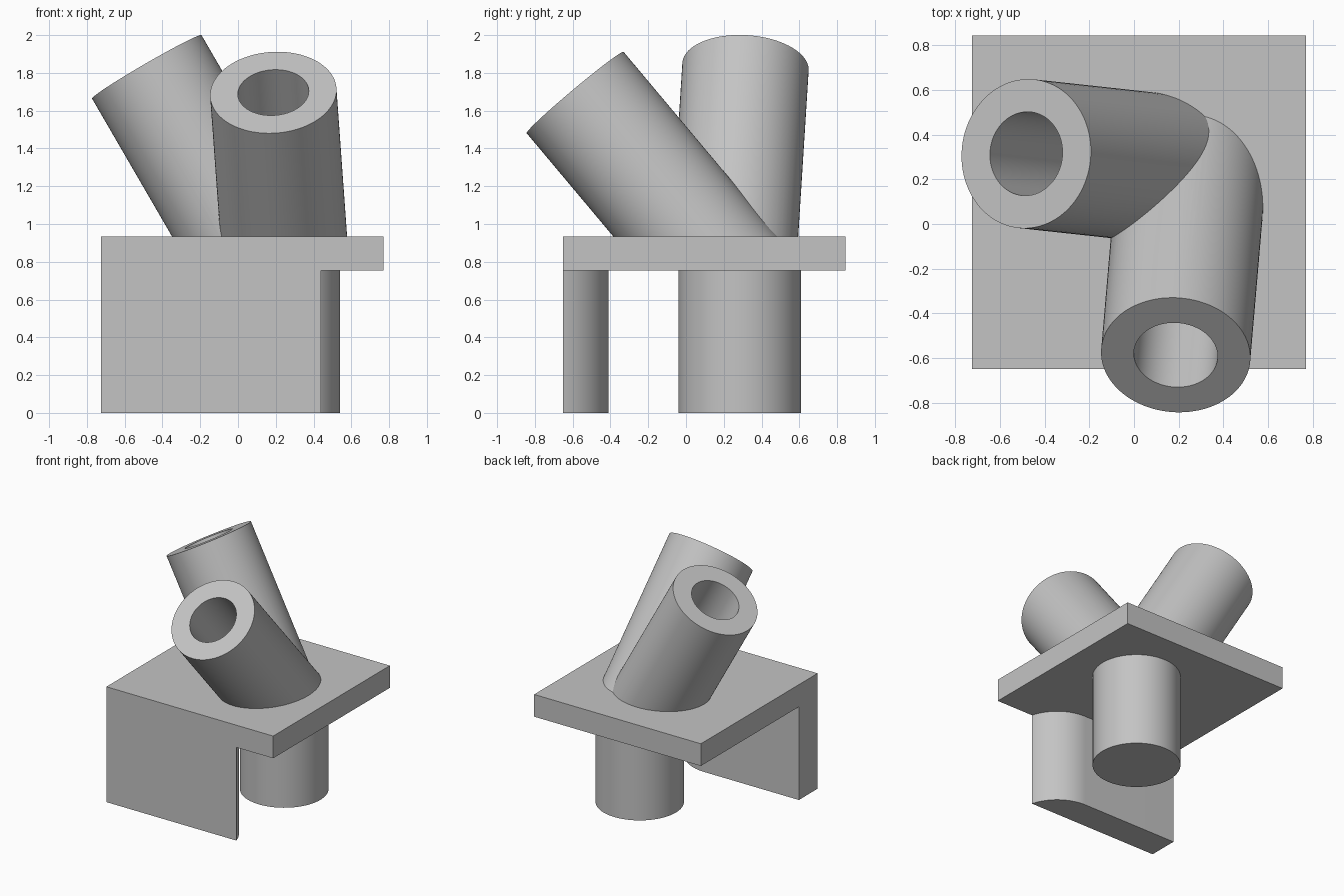
import bpy, bmesh, math
from mathutils import Vector

default = bpy.data.objects.get("Cube")
if default:
    bpy.data.objects.remove(default, do_unlink=True)

grey = bpy.data.materials.new("plain_grey")
grey.use_nodes = True
COLOUR = (0.55, 0.55, 0.55, 1)
grey.diffuse_color = COLOUR
grey.node_tree.nodes["Principled BSDF"].inputs["Base Color"].default_value = COLOUR

SIDES = 96


def finish(obj, name):
    obj.name = obj.data.name = name
    obj.data.materials.clear()
    obj.data.materials.append(grey)
    return obj


def smooth(obj):
    bpy.ops.object.select_all(action='DESELECT')
    obj.select_set(True)
    bpy.context.view_layer.objects.active = obj
    bpy.ops.object.shade_smooth_by_angle(angle=math.radians(25))


def box(name, low, high):
    low, high = Vector(low), Vector(high)
    bpy.ops.mesh.primitive_cube_add(size=1, location=(low + high) / 2)
    obj = bpy.context.object
    obj.scale = high - low
    bpy.ops.object.transform_apply(location=False, rotation=False, scale=True)
    return finish(obj, name)


def rod(name, start, end, radius):
    start, end = Vector(start), Vector(end)
    axis = end - start
    bpy.ops.mesh.primitive_cylinder_add(vertices=SIDES, radius=radius,
                                        depth=axis.length, location=(start + end) / 2)
    obj = bpy.context.object
    obj.rotation_euler = axis.to_track_quat('Z', 'Y').to_euler()
    return finish(obj, name)


def combine(target, other, operation):
    mod = target.modifiers.new("combine", 'BOOLEAN')
    mod.operation, mod.solver, mod.object = operation, 'EXACT', other
    bpy.context.view_layer.update()
    bpy.context.view_layer.objects.active = target
    bpy.ops.object.modifier_apply(modifier=mod.name)
    bpy.data.objects.remove(other, do_unlink=True)


# Base plate and round post below it
box("base_plate", (-0.725, -0.65, 0.755), (0.77, 0.845, 0.935))
smooth(rod("lower_post", (0.215, 0.285, 0), (0.215, 0.285, 0.8), 0.325))

# Front wall, its inner corner rounded by an arc
centre, radius = Vector((0.126, -0.735)), 0.325
first = math.asin((-0.65 - centre.y) / radius)
profile = [(-0.725, -0.41), (-0.725, -0.65)]
for i in range(25):
    a = first + (math.pi / 2 - first) * i / 24
    profile.append((centre.x + radius * math.cos(a), centre.y + radius * math.sin(a)))
bm = bmesh.new()
base = bm.faces.new([bm.verts.new((x, y, 0)) for x, y in profile])
side = bmesh.ops.extrude_face_region(bm, geom=[base])
top = [v for v in side["geom"] if isinstance(v, bmesh.types.BMVert)]
bmesh.ops.translate(bm, verts=top, vec=(0, 0, 0.755))
bmesh.ops.recalc_face_normals(bm, faces=bm.faces)
mesh = bpy.data.meshes.new("front_wall")
bm.to_mesh(mesh)
bm.free()
wall = bpy.data.objects.new("front_wall", mesh)
bpy.context.collection.objects.link(wall)
smooth(finish(wall, "front_wall"))

# Two slanted sockets: mouth centre and upward direction
sockets = [
    (Vector((-0.483, 0.315, 1.832)), Vector((-0.58, 0.063, 1)).normalized()),
    (Vector((0.187, -0.587, 1.696)), Vector((-0.072, -0.839, 1)).normalized()),
]
tubes = [rod("slanted_tube", m - d * 1.5, m, 0.335) for m, d in sockets]
bores = [rod("bore", m - d * 0.95, m + d * 0.1, 0.188) for m, d in sockets]
pair = tubes[0]
combine(pair, tubes[1], 'UNION')
for bore in bores:
    combine(pair, bore, 'DIFFERENCE')
combine(pair, box("trim", (-2, -2, -2), (2, 2, 0.85)), 'DIFFERENCE')
finish(pair, "slanted_tubes")
smooth(pair)
